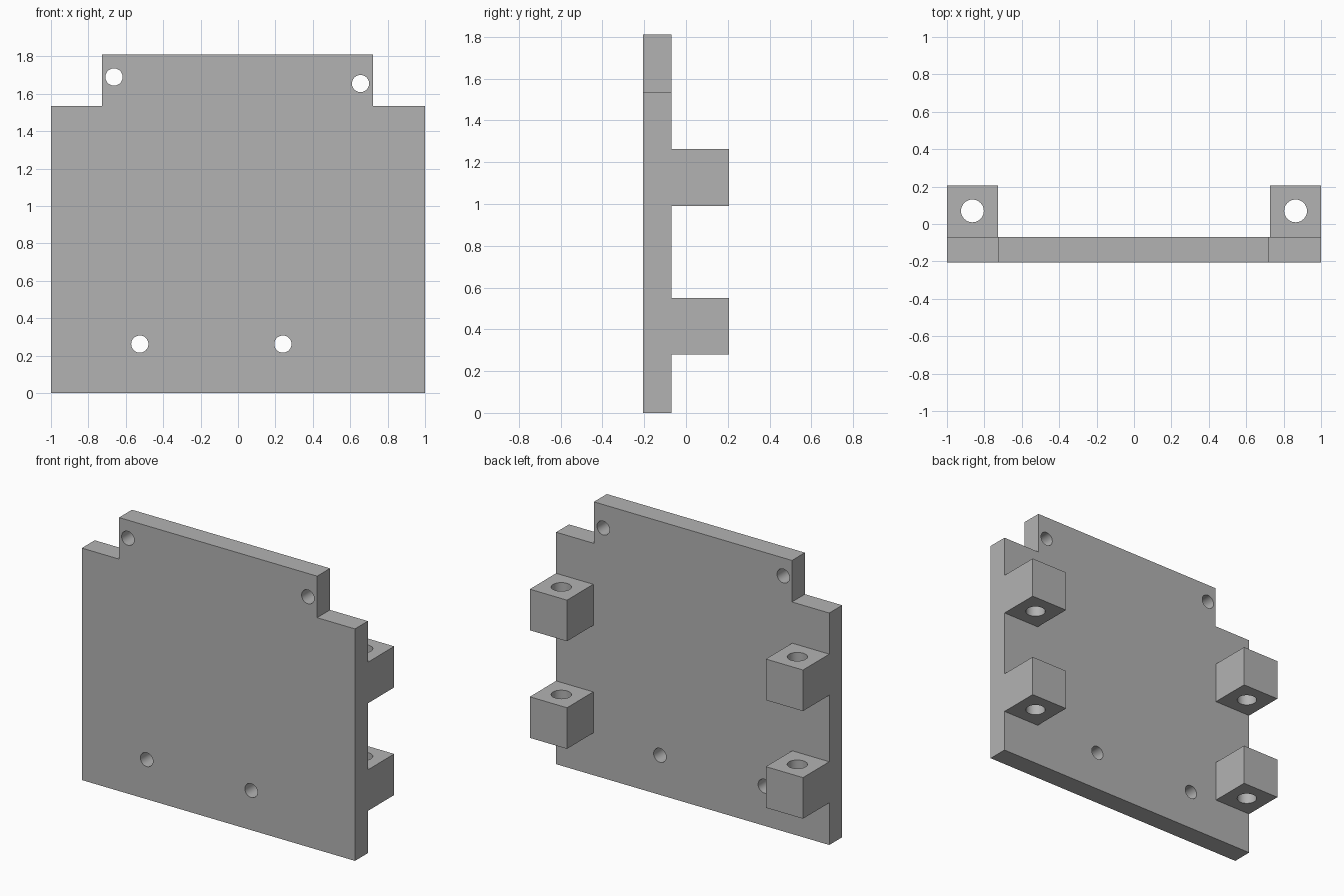
import bpy
import bmesh
import math
from mathutils import Matrix

cube = bpy.data.objects.get("Cube")
if cube:
    bpy.data.objects.remove(cube, do_unlink=True)

grey = bpy.data.materials.new("plain_grey")
grey.use_nodes = True
grey.diffuse_color = (0.45, 0.45, 0.45, 1)
grey.node_tree.nodes["Principled BSDF"].inputs["Base Color"].default_value = grey.diffuse_color


def circle(x, y, radius, sides=32):
    angles = [math.tau * i / sides for i in range(sides)]
    return [(x + radius * math.cos(a), y + radius * math.sin(a)) for a in angles]


def drilled_plate(name, outline, holes, depth, placement):
    """Extrude a flat outline with round holes into a solid centred on its own plane."""
    curve = bpy.data.curves.new(name, "CURVE")
    curve.dimensions = "2D"
    curve.fill_mode = "BOTH"
    curve.extrude = depth / 2
    for loop in [outline] + [circle(*h) for h in holes]:
        spline = curve.splines.new("POLY")
        spline.points.add(len(loop) - 1)
        for point, (x, y) in zip(spline.points, loop):
            point.co = (x, y, 0, 1)
        spline.use_cyclic_u = True
    obj = bpy.data.objects.new(name, curve)
    bpy.context.collection.objects.link(obj)
    bpy.ops.object.select_all(action="DESELECT")
    obj.select_set(True)
    bpy.context.view_layer.objects.active = obj
    bpy.ops.object.convert(target="MESH")
    obj = bpy.context.view_layer.objects.active
    obj.name = name

    # Weld the caps to the walls and move into place
    bm = bmesh.new()
    bm.from_mesh(obj.data)
    bmesh.ops.remove_doubles(bm, verts=bm.verts, dist=1e-4)
    bm.transform(placement)
    bmesh.ops.recalc_face_normals(bm, faces=bm.faces)
    bm.to_mesh(obj.data)
    bm.free()
    obj.data.materials.clear()
    obj.data.materials.append(grey)
    bpy.ops.object.shade_smooth_by_angle(angle=math.radians(30))
    return obj


# Upright panel with notched top corners and four screw holes
FRONT, BACK, REAR = -0.205, -0.07, 0.205
panel = [(-1, 0), (1, 0), (1, 1.535), (0.723, 1.535), (0.723, 1.81),
         (-0.727, 1.81), (-0.727, 1.535), (-1, 1.535)]
screw_holes = [(x, z, 0.046) for x, z in
               [(-0.663, 1.69), (0.655, 1.655), (-0.525, 0.262), (0.24, 0.262)]]
upright = Matrix.Translation((0, (FRONT + BACK) / 2, 0)) @ Matrix.Rotation(math.pi / 2, 4, "X")
drilled_plate("panel", panel, screw_holes, BACK - FRONT, upright)

# Four rear lugs, each with a vertical pin hole
for side, sign in (("right", -1), ("left", 1)):
    inner, outer = sign * 0.728, sign
    square = [(inner, BACK), (outer, BACK), (outer, REAR), (inner, REAR)]
    for level, height in (("lower", 0.415), ("upper", 1.127)):
        drilled_plate(f"{level}_{side}_lug", square, [(sign * 0.864, 0.07, 0.061)],
                      0.272, Matrix.Translation((0, 0, height)))
